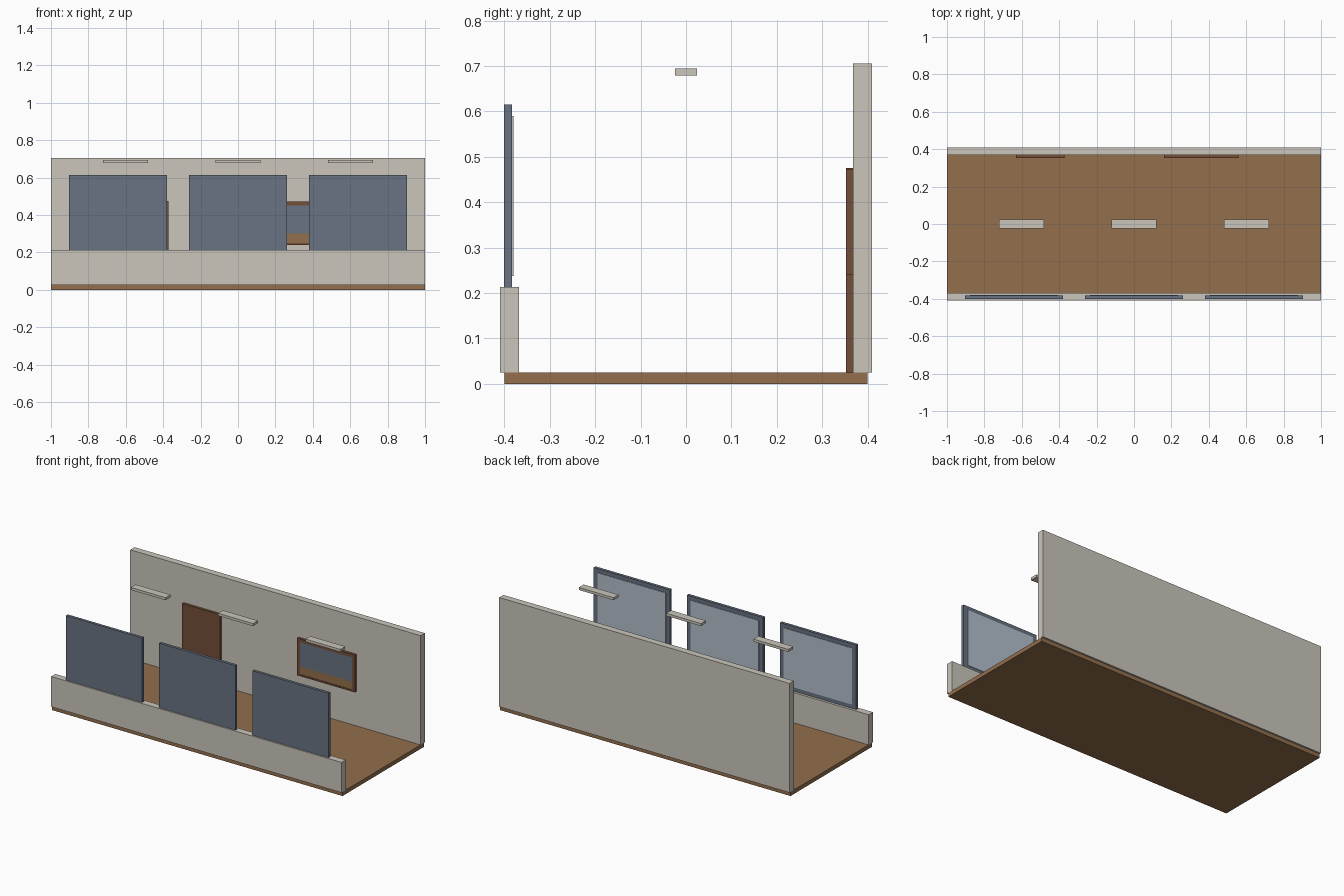
import bpy

cube = bpy.data.objects.get("Cube")
if cube:
    bpy.data.objects.remove(cube, do_unlink=True)


def material(name, *rgb):
    linear = [((c / 255 + 0.055) / 1.055) ** 2.4 for c in rgb] + [1]
    mat = bpy.data.materials.new(name)
    mat.use_nodes = True
    mat.diffuse_color = linear
    mat.node_tree.nodes["Principled BSDF"].inputs["Base Color"].default_value = linear
    return mat


plaster = material("warm grey plaster", 203, 198, 188)
wood = material("light brown wood", 147, 111, 77)
dark_wood = material("dark brown wood", 115, 78, 55)
slate = material("slate blue", 105, 115, 130)
pale_blue = material("pale blue grey", 180, 191, 204)


def box(name, x, y, z, mat):
    """Box from (min, max) ranges on each axis."""
    bpy.ops.mesh.primitive_cube_add(size=1, location=[sum(r) / 2 for r in (x, y, z)])
    obj = bpy.context.object
    obj.name = name
    obj.scale = [r[1] - r[0] for r in (x, y, z)]
    bpy.ops.object.transform_apply(location=False, rotation=False, scale=True)
    obj.data.materials.append(mat)
    return obj


def around(centre, width):
    return centre - width / 2, centre + width / 2


# Floor and walls
length = (-1, 1)
box("floor", length, (-0.4, 0.4), (0, 0.025), wood)
box("back_wall", length, (0.368, 0.41), (0.025, 0.705), plaster)
box("front_low_wall", length, (-0.41, -0.368), (0.025, 0.213), plaster)

# Window panels with a pale pane on the inner side, and ceiling lamps
for side, label in ((-1, "right"), (0, "middle"), (1, "left")):
    x = side * 0.642
    box(label + "_window_frame", around(x, 0.524), (-0.401, -0.383), (0.213, 0.615), slate)
    box(label + "_window_pane", around(x, 0.47), (-0.383, -0.38), (0.238, 0.59), pale_blue)
    box(label + "_ceiling_lamp", around(side * 0.602, 0.24), around(0, 0.048),
        (0.679, 0.695), plaster)

# Door on the back wall
box("door", (-0.631, -0.372), (0.352, 0.368), (0.025, 0.475), dark_wood)

# Framed picture: backing, four frame bars, sky and ground plates
left, right, low, high, bar = 0.16, 0.559, 0.24, 0.472, 0.02
depth = (0.352, 0.368)
box("picture_frame_top", (left, right), depth, (high - bar, high), dark_wood)
box("picture_frame_bottom", (left, right), depth, (low, low + bar / 2), dark_wood)
for name, edge in (("right", left), ("left", right - bar)):
    box("picture_frame_" + name, (edge, edge + bar), depth,
        (low + bar / 2, high - bar), dark_wood)
inner = (left + bar, right - bar)
box("picture_sky", inner, (0.355, 0.362), (0.3, high - bar), slate)
box("picture_ground", inner, (0.355, 0.362), (low + bar / 2, 0.3), wood)
